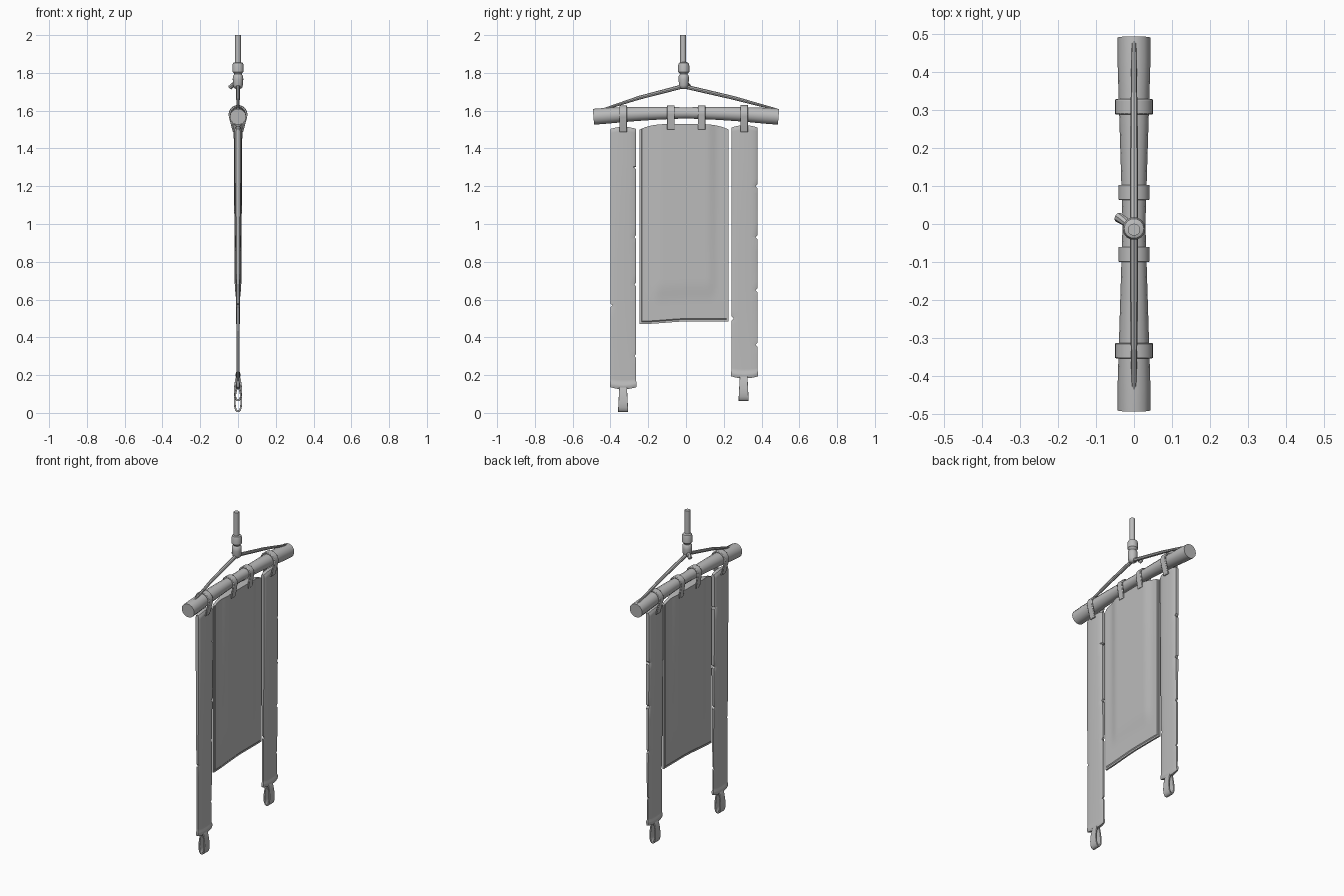
import bpy, bmesh, math
from mathutils import Vector

cube = bpy.data.objects.get("Cube")
if cube:
    bpy.data.objects.remove(cube, do_unlink=True)

grey = bpy.data.materials.new("plain grey")
grey.use_nodes = True
grey.diffuse_color = (0.5, 0.5, 0.5, 1)
grey.node_tree.nodes["Principled BSDF"].inputs["Base Color"].default_value = (0.5, 0.5, 0.5, 1)


def finish(bm, name, angle=40):
    bmesh.ops.recalc_face_normals(bm, faces=bm.faces)
    mesh = bpy.data.meshes.new(name)
    bm.to_mesh(mesh)
    bm.free()
    mesh.materials.append(grey)
    obj = bpy.data.objects.new(name, mesh)
    bpy.context.collection.objects.link(obj)
    bpy.ops.object.select_all(action="DESELECT")
    obj.select_set(True)
    bpy.context.view_layer.objects.active = obj
    bpy.ops.object.shade_smooth_by_angle(angle=math.radians(angle))
    return obj


def bridge(bm, a, b):
    for i in range(len(a)):
        j = (i + 1) % len(a)
        bm.faces.new((a[i], a[j], b[j], b[i]))


def tube(name, stations, sides=12):
    """Capped tube through (point, radius) stations."""
    bm = bmesh.new()
    rings = []
    pts = [Vector(p) for p, r in stations]
    for i, (p, r) in enumerate(stations):
        d = pts[min(i + 1, len(pts) - 1)] - pts[max(i - 1, 0)]
        side = Vector((1, 0, 0)) if abs(d.normalized().x) < 0.8 else Vector((0, 1, 0))
        up = d.cross(side).normalized()
        side = up.cross(d).normalized()
        angles = [math.tau * k / sides for k in range(sides)]
        rings.append([bm.verts.new(pts[i] + r * (side * math.cos(a) + up * math.sin(a))) for a in angles])
    for a, b in zip(rings, rings[1:]):
        bridge(bm, a, b)
    bm.faces.new(rings[0])
    bm.faces.new(rings[-1])
    return finish(bm, name)


def band(name, y, path, thick, width):
    """Closed strap following an x-z path; width is a function of z."""
    bm = bmesh.new()
    loops = [[], [], [], []]
    n = len(path)
    for i, (x, z) in enumerate(path):
        a, b = path[i - 1], path[(i + 1) % n]
        normal = Vector((b[1] - a[1], a[0] - b[0])).normalized() * thick
        w = width(z) / 2
        for loop, inset, s in zip(loops, (0, 0, 1, 1), (-1, 1, 1, -1)):
            loop.append(bm.verts.new((x - normal.x * inset, y + s * w, z - normal.y * inset)))
    for a, b in zip(loops, loops[1:] + loops[:1]):
        bridge(bm, a, b)
    obj = finish(bm, name, 50)
    bevel = obj.modifiers.new("soft_edges", "BEVEL")
    bevel.width = thick * 0.3
    bevel.segments = 2
    bevel.limit_method = "ANGLE"
    bevel.angle_limit = math.radians(50)
    return obj


def cloth(name, us, vs, place, half):
    """Two-sided cloth: place(u, v) gives y, z and half(u, v) the half depth."""
    bm = bmesh.new()
    sheets = []
    for s in (1, -1):
        sheet = [[bm.verts.new((s * half(u, v), *place(u, v))) for u in us] for v in vs]
        for r, q in zip(sheet, sheet[1:]):
            for i in range(len(us) - 1):
                bm.faces.new((r[i], r[i + 1], q[i + 1], q[i]))
        sheets.append(sheet)
    rims = [s[0] + [r[-1] for r in s[1:-1]] + s[-1][::-1] + [r[0] for r in s[-2:0:-1]] for s in sheets]
    bridge(bm, *rims)
    return finish(bm, name, 35)


def step(a, b, t):
    t = max(0, min(1, (t - a) / (b - a)))
    return t * t * (3 - 2 * t)


def rod_z(y):
    return 1.588 - 0.085 * y * y


# Bowed crossbar, thinner towards the middle
bar = []
for i in range(15):
    y = -0.49 + 0.98 * i / 14
    bar.append(((0, y, rod_z(y)), 0.03 + 0.013 * min(1, abs(y) / 0.42)))
tube("crossbar", bar, 14)

# Straps around the crossbar
for name, y, r in (("outer_strap_front", -0.333, 0.05), ("inner_strap_front", -0.08, 0.041),
                   ("inner_strap_back", 0.083, 0.041), ("outer_strap_back", 0.308, 0.05)):
    zc = rod_z(y)
    arc = [(r * math.cos(a), zc + r * math.sin(a))
           for a in (math.radians(-15 + 210 * k / 14) for k in range(15))]
    low = 1.487 if r > 0.045 else 1.5
    path = [(0.027, low)] + arc + [(-0.027, low)]
    band(name, y, path, 0.01, lambda z: 0.04)


# Central banner with a raised, softly padded middle
def banner_place(u, v):
    y = -0.245 + 0.47 * u
    bottom = 0.47 + 0.015 * step(0, 0.6, u)
    top = 1.5 + 0.03 * (1 - (2 * u - 1) ** 4)
    return y, bottom + (top - bottom) * v


def banner_half(u, v):
    across = min(step(0.11, 0.24, u), step(0.11, 0.24, 1 - u))
    pad = across * step(0.09, 0.2, v)
    hem = 0.004 * step(0.02, 0.025, min(u, 1 - u)) * step(0.01, 0.015, v)
    return 0.005 + hem + (0.007 + 0.007 * v) * pad


us = [0, 0.02, 0.025] + [0.05 + 0.9 * i / 24 for i in range(25)] + [0.975, 0.98, 1]
vs = [0, 0.01, 0.015] + [0.03 + 0.97 * i / 40 for i in range(41)]
cloth("banner", us, vs, banner_place, banner_half)


# Long side streamers with small nicks in their edges and a rolled hem
def streamer(name, yc, z0, z1, nicks):
    zs = {z0, z0 + 0.012, z0 + 0.025, z0 + 0.035, z1 - 0.025, z1 - 0.012, z1}
    zs |= {z0 + 0.05 + (z1 - z0 - 0.1) * i / 16 for i in range(17)}
    for z, s in nicks:
        zs |= {z - 0.01, z, z + 0.01}
    zs = sorted(zs)

    def place(u, z):
        w = 0.067 + 0.004 * step(z0 + 0.035, z0 + 0.025, -z + 2 * z0 + 0.06)
        w = 0.071 if z <= z0 + 0.026 else 0.068
        for nz, s in nicks:
            if abs(z - nz) < 0.001 and u * s > 0.9:
                w -= 0.01
        lift = 0.012 * u * u
        zz = z - lift * step(z1 - 0.1, z1, z) + lift * (1 - step(z0, z0 + 0.1, z))
        return yc + u * w, zz

    def half(u, z):
        t = (z - z0) / (z1 - z0)
        body = 0.007 + 0.012 * step(0, 0.9, t)
        if z < z0 + 0.03:
            body = 0.012
        if z in (z0, z1):
            body *= 0.6
        return body * (1 - 0.45 * abs(u) ** 5)

    us = (-1, -0.93, -0.8, -0.5, 0, 0.5, 0.8, 0.93, 1)
    cloth(name, us, zs, place, half)


streamer("front_streamer", -0.332, 0.125, 1.515,
         ((0.57, -1), (0.93, 1), (0.68, 1), (1.3, 1), (0.3, 1)))
streamer("back_streamer", 0.31, 0.182, 1.523,
         ((0.93, 1), (0.65, 1), (0.5, -1), (1.2, 1), (0.36, 1)))

# Teardrop loops hanging under the streamers
for name, y, z in (("front_loop", -0.333, 0.004), ("back_loop", 0.305, 0.062)):
    path = []
    for k in range(20):
        a = math.tau * k / 20
        h = 0.5 + 0.5 * math.sin(a)
        path.append((0.026 * math.cos(a) * (1 - 0.35 * h), z + 0.148 * h ** 1.15))
    band(name, y, path, 0.009, lambda h, z=z: 0.052 - 0.1 * max(0, h - z - 0.02))

# Cord running from both crossbar ends up to the knot
yk = -0.012
for name, s, reach in (("front_cord", -1, 0.44), ("back_cord", 1, 0.48)):
    end = (0, s * reach, 1.606)
    mid = (0, s * 0.25, 1.668)
    tube(name, [(end, 0.006), (mid, 0.01), ((0, yk + s * 0.03, 1.722), 0.011), ((0, yk, 1.73), 0.012)], 8)

# Knot, collar and hanging rope
knot = [(1.715, 0.012), (1.722, 0.022), (1.735, 0.026), (1.765, 0.028), (1.785, 0.027),
        (1.793, 0.02), (1.798, 0.022), (1.806, 0.03), (1.84, 0.03), (1.853, 0.026), (1.857, 0.015)]
tube("knot", [((0, yk, z), r) for z, r in knot], 14)
tube("rope", [((0, yk - 0.003, 1.8), 0.016), ((0, yk - 0.003, 2.0), 0.016)], 12)
tube("cord_tail", [((0, yk, 1.745), 0.008), ((-0.025, 0.008, 1.738), 0.012),
                   ((-0.042, 0.018, 1.722), 0.013)], 8)
